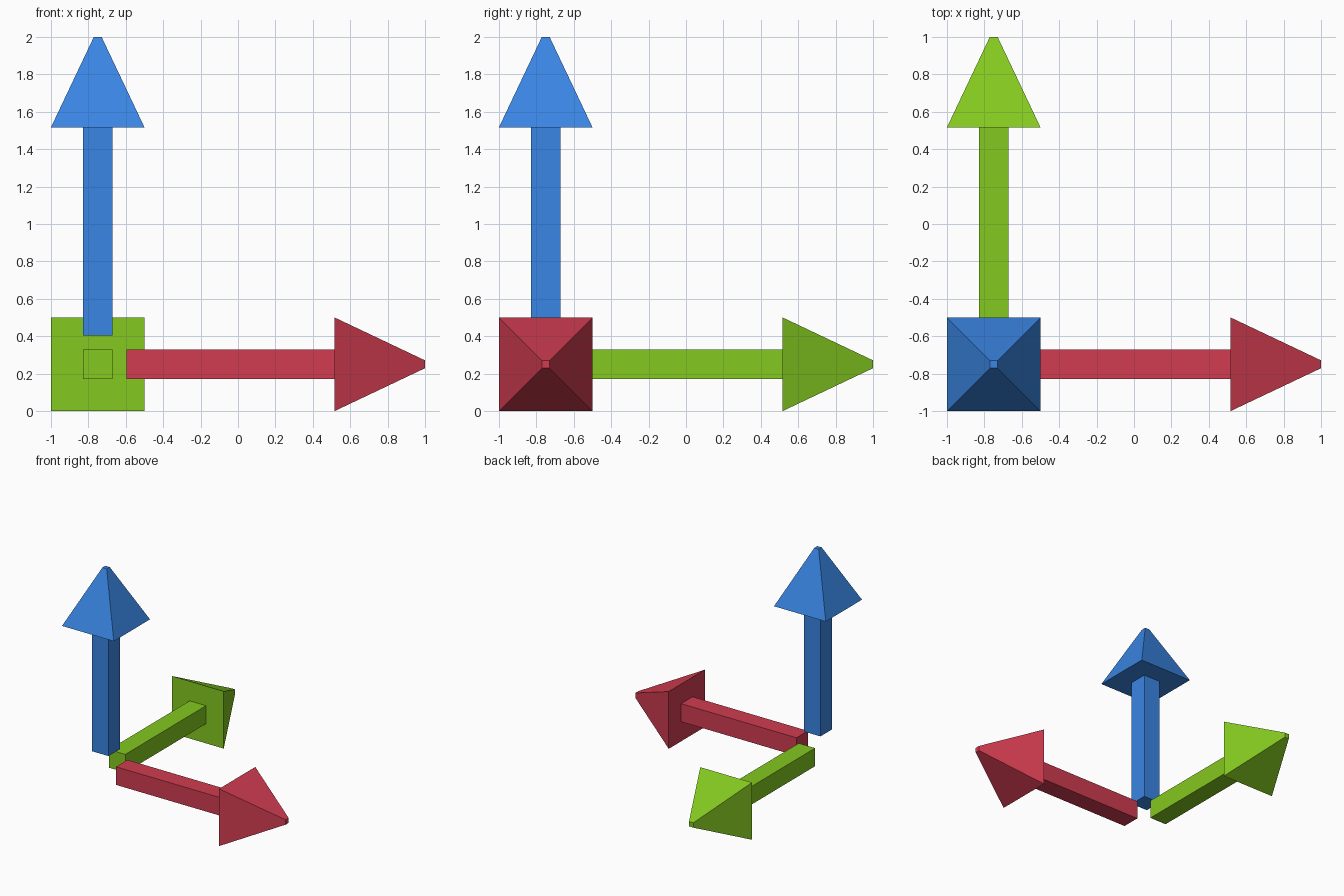
import bpy, bmesh
from mathutils import Vector

if "Cube" in bpy.data.objects:
    bpy.data.objects.remove(bpy.data.objects["Cube"])

ORIGIN = Vector((-0.75, -0.75, 0.25))
# Square rings along the arrow: (distance from origin, half width)
PROFILE = [(0.153, 0.079), (1.267, 0.079), (1.267, 0.25), (1.75, 0.021)]


def arrow(name, axis, color):
    direction = Vector(axis)
    bm = bmesh.new()
    # cyclic axis order keeps the winding consistent
    u = Vector((axis[2], axis[0], axis[1]))
    v = direction.cross(u)
    rings = []
    for dist, half in PROFILE:
        rings.append([bm.verts.new(direction * dist + u * (a * half) + v * (b * half))
                      for a, b in ((-1, -1), (1, -1), (1, 1), (-1, 1))])
    # shaft sides, head underside, tapered head sides
    for low, high in zip(rings, rings[1:]):
        for i in range(4):
            j = (i + 1) % 4
            bm.faces.new((low[i], low[j], high[j], high[i]))
    # shaft end and blunt tip
    bm.faces.new(rings[0][::-1])
    bm.faces.new(rings[-1])
    bmesh.ops.recalc_face_normals(bm, faces=bm.faces)
    mesh = bpy.data.meshes.new(name)
    bm.to_mesh(mesh)
    bm.free()
    mat = bpy.data.materials.new(name + "_color")
    mat.diffuse_color = color
    mat.use_nodes = True
    mat.node_tree.nodes["Principled BSDF"].inputs["Base Color"].default_value = mat.diffuse_color
    mesh.materials.append(mat)
    obj = bpy.data.objects.new(name, mesh)
    obj.location = ORIGIN
    bpy.context.collection.objects.link(obj)


# One arrow per axis
arrow("x_arrow", (1, 0, 0), (0.63, 0.045, 0.08, 1))
arrow("y_arrow", (0, 1, 0), (0.23, 0.58, 0.014, 1))
arrow("z_arrow", (0, 0, 1), (0.042, 0.235, 0.77, 1))
